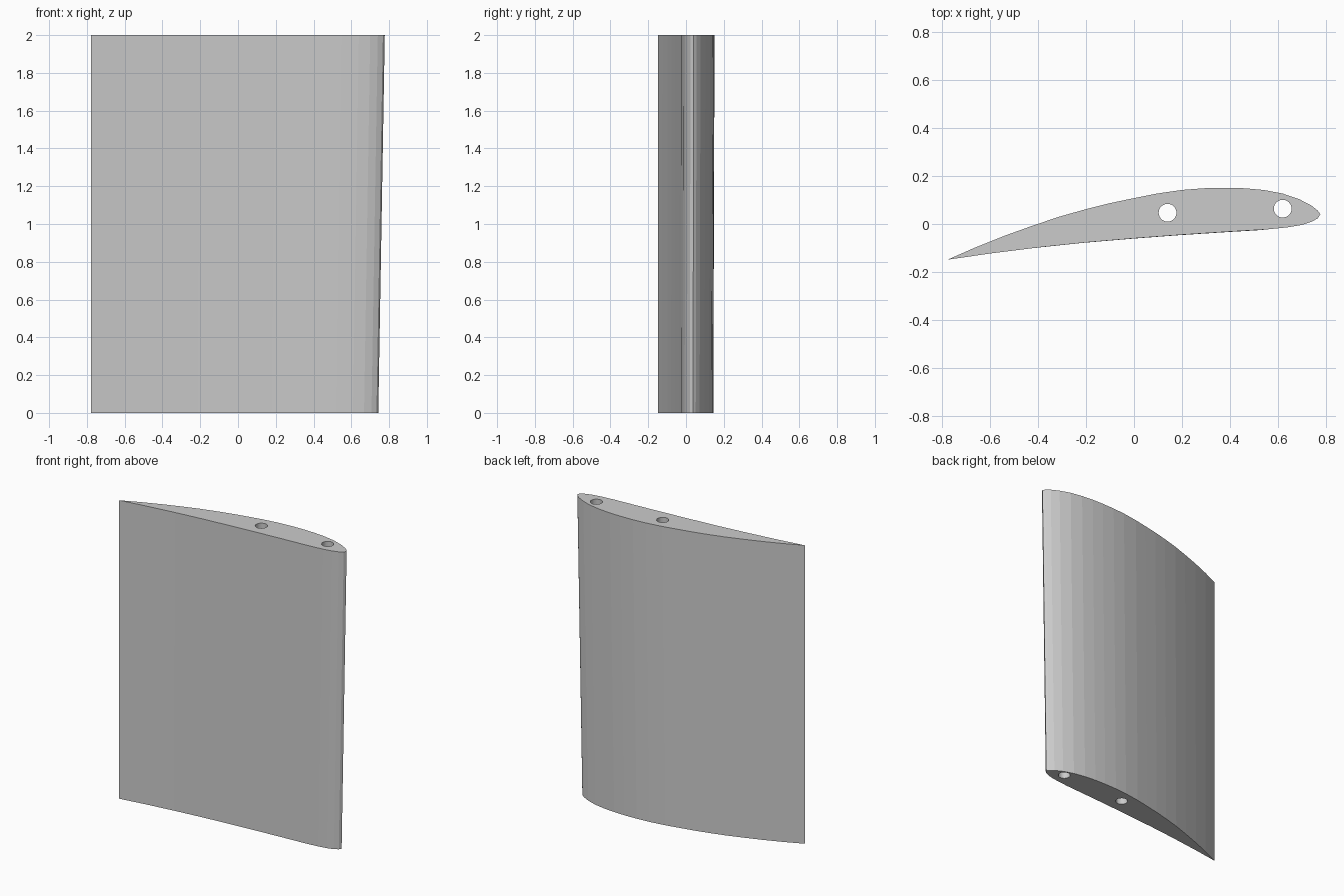
import bpy, bmesh

cube = bpy.data.objects.get("Cube")
if cube:
    bpy.data.objects.remove(cube, do_unlink=True)

grey = bpy.data.materials.new("light_grey")
grey.use_nodes = True
colour = (0.6, 0.6, 0.6, 1)
grey.diffuse_color = colour
grey.node_tree.nodes["Principled BSDF"].inputs["Base Color"].default_value = colour

# Aerofoil section: trailing edge, lower side, nose, upper side
TAIL = (-0.778, -0.149)
LOWER = [(-0.6, -0.123), (-0.4, -0.098), (-0.2, -0.077), (0, -0.06), (0.2, -0.045),
         (0.4, -0.032), (0.55, -0.023), (0.64, -0.014), (0.7, -0.004), (0.74, 0.009), (0.767, 0.024)]
UPPER = [(0.777, 0.041), (0.766, 0.056), (0.74, 0.077), (0.69, 0.103), (0.62, 0.127),
         (0.54, 0.142), (0.46, 0.149), (0.38, 0.151), (0.29, 0.149), (0.2, 0.142),
         (0.09, 0.126), (0, 0.108), (-0.1, 0.087), (-0.2, 0.062), (-0.31, 0.031),
         (-0.42, -0.006), (-0.54, -0.049), (-0.66, -0.097)]
SECTION = [TAIL] + LOWER + UPPER
HEIGHT = 2.0
ROOT_SCALE = 0.978


def add_object(name, bm):
    mesh = bpy.data.meshes.new(name)
    bmesh.ops.recalc_face_normals(bm, faces=bm.faces)
    bm.to_mesh(mesh)
    bm.free()
    mesh.materials.append(grey)
    obj = bpy.data.objects.new(name, mesh)
    bpy.context.collection.objects.link(obj)
    return obj


# Wing panel: the section lofted upward, slightly smaller at the bottom
bm = bmesh.new()


def ring(z, scale):
    return [bm.verts.new((TAIL[0] + (x - TAIL[0]) * scale,
                          TAIL[1] + (y - TAIL[1]) * scale, z)) for x, y in SECTION]


bottom, top = ring(0, ROOT_SCALE), ring(HEIGHT, 1)
for i in range(len(SECTION)):
    j = (i + 1) % len(SECTION)
    bm.faces.new((bottom[i], bottom[j], top[j], top[i]))
bm.faces.new(bottom)
bm.faces.new(top)
wing = add_object("wing_panel", bm)

# Two round spar holes bored straight through
for name, x, y in (("nose_hole_cutter", 0.62, 0.064), ("middle_hole_cutter", 0.14, 0.047)):
    bm = bmesh.new()
    bmesh.ops.create_cone(bm, cap_ends=True, segments=32, radius1=0.037,
                          radius2=0.037, depth=HEIGHT + 0.4)
    cutter = add_object(name, bm)
    cutter.location = (x, y, HEIGHT / 2)
    cutter.hide_render = True
    cutter.hide_set(True)
    cut = wing.modifiers.new(name, "BOOLEAN")
    cut.operation = "DIFFERENCE"
    cut.solver = "EXACT"
    cut.object = cutter
